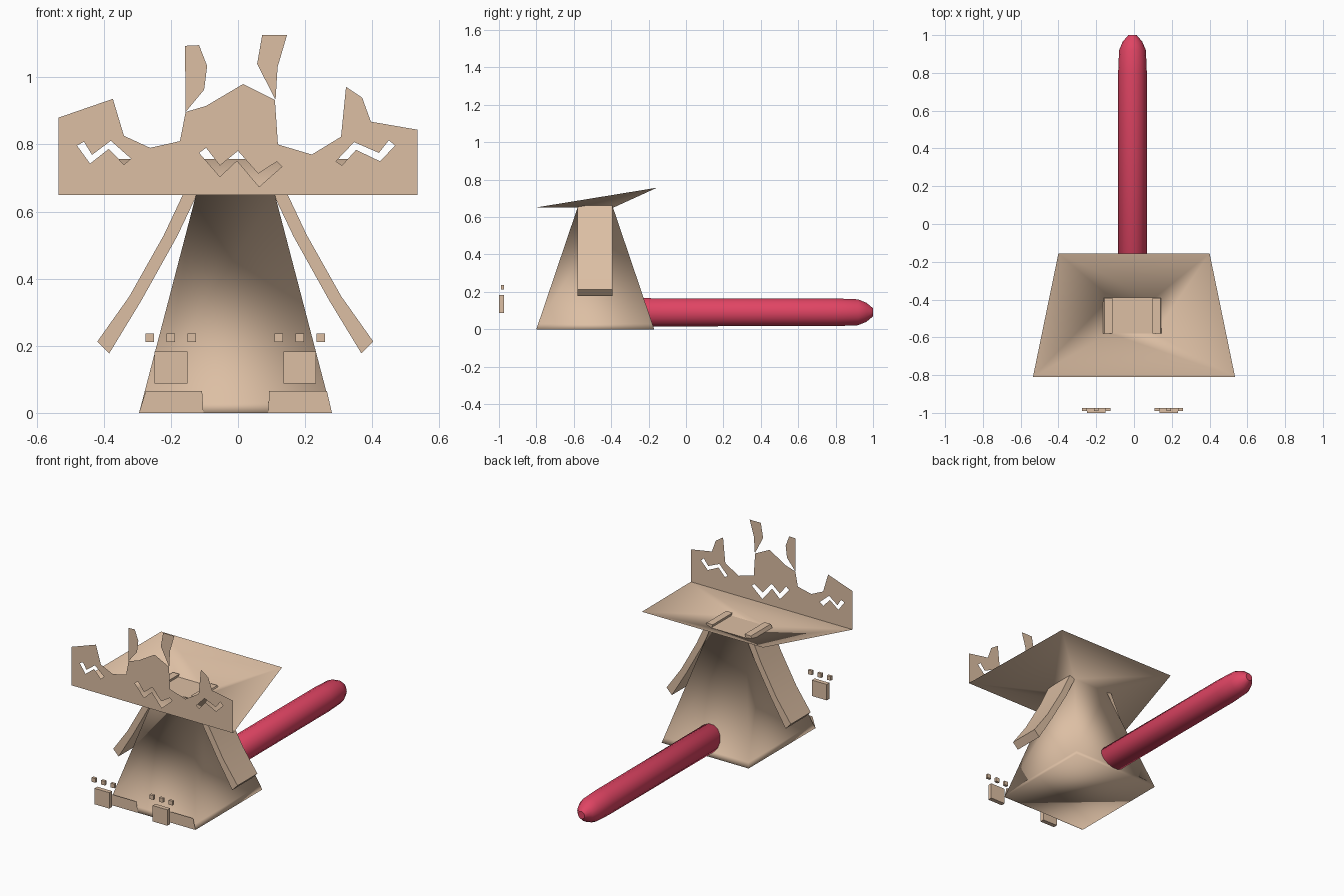
import bpy, bmesh, math
from mathutils import Vector

if "Cube" in bpy.data.objects:
    bpy.data.objects.remove(bpy.data.objects["Cube"])


def material(name, rgb):
    m = bpy.data.materials.new(name)
    m.diffuse_color = (*rgb, 1)
    m.use_nodes = True
    m.node_tree.nodes["Principled BSDF"].inputs["Base Color"].default_value = m.diffuse_color
    return m


TAN = material("tan", (0.72, 0.52, 0.37))
RED = material("red", (0.74, 0.058, 0.125))


def finish(name, bm, mat, smooth=None):
    """Turn a bmesh into an object; smooth is None, 'all' or an angle."""
    me = bpy.data.meshes.new(name)
    bm.to_mesh(me)
    bm.free()
    me.materials.append(mat)
    ob = bpy.data.objects.new(name, me)
    bpy.context.collection.objects.link(ob)
    if smooth == 'all':
        me.shade_smooth()
    elif smooth:
        bpy.context.view_layer.objects.active = ob
        ob.select_set(True)
        bpy.ops.object.shade_smooth_by_angle(angle=math.radians(smooth))
        ob.select_set(False)
    return ob


def box(name, x0, x1, y0, y1, z0, z1):
    bm = bmesh.new()
    bmesh.ops.create_cube(bm, size=1)
    for v in bm.verts:
        v.co = Vector(((x0 + x1) / 2 + v.co.x * (x1 - x0),
                       (y0 + y1) / 2 + v.co.y * (y1 - y0),
                       (z0 + z1) / 2 + v.co.z * (z1 - z0)))
    return finish(name, bm, TAN)


def sheet(name, outline, y, holes=()):
    """Flat upright sheet in the xz plane, with optional cut-outs."""
    bm = bmesh.new()
    edges = []
    for loop in (outline, *holes):
        vs = [bm.verts.new((x, y, z)) for x, z in loop]
        edges += [bm.edges.new((a, b)) for a, b in zip(vs, vs[1:] + vs[:1])]
    bmesh.ops.triangle_fill(bm, use_beauty=True, use_dissolve=False,
                            edges=edges, normal=(0, -1, 0))
    for f in bm.faces:
        f.normal_update()
        if f.normal.y > 0:
            f.normal_flip()
    return finish(name, bm, TAN)


def ring(bm, xb0, xb1, xf0, xf1, yf, yb, zf, zb):
    return [bm.verts.new(c) for c in ((xf0, yf, zf), (xf1, yf, zf),
                                      (xb1, yb, zb), (xb0, yb, zb))]


# Robe body flaring up into the open head brim
bm = bmesh.new()
rings = [
    ring(bm, -0.295, 0.28, -0.295, 0.28, -0.80, -0.17, 0, 0),
    ring(bm, -0.287, 0.272, -0.287, 0.272, -0.79, -0.18, 0.03, 0.03),
    ring(bm, -0.125, 0.11, -0.125, 0.11, -0.58, -0.39, 0.65, 0.65),
    ring(bm, -0.40, 0.40, -0.535, 0.535, -0.81, -0.155, 0.65, 0.757),
]
bm.faces.new(rings[0][::-1])
for lo, hi in zip(rings, rings[1:]):
    for i in range(4):
        j = (i + 1) % 4
        bm.faces.new((lo[i], lo[j], hi[j], hi[i]))
finish("body_and_brim", bm, TAN, 'all')

# Floor inside the head
bm = bmesh.new()
bm.faces.new(ring(bm, -0.125, 0.11, -0.125, 0.11, -0.58, -0.39, 0.65, 0.65))
finish("neck_floor", bm, TAN)

# Jagged front plate of the head with zigzag cut-outs
PLATE = [(-.535, .65), (-.535, .88), (-.373, .936), (-.34, .826), (-.262, .79),
         (-.173, .81), (-.156, .897), (-.095, .915), (.015, .98), (.11, .933),
         (.119, .80), (.22, .77), (.307, .823), (.322, .972), (.37, .94),
         (.396, .868), (.535, .844), (.535, .65)]
LEFT_CUT = [(-.48, .797), (-.459, .808), (-.435, .769), (-.379, .811),
            (-.319, .758), (-.34, .74), (-.385, .787), (-.441, .743)]
MID_CUT = [(-.116, .775), (-.095, .79), (-.054, .737), (0, .781), (.06, .713),
           (.116, .749), (.131, .734), (.063, .674), (-.003, .752), (-.054, .704)]
RIGHT_CUT = [(.292, .75), (.346, .807), (.42, .775), (.45, .813), (.468, .796),
             (.423, .75), (.352, .784), (.31, .738)]
sheet("head_plate", PLATE, -0.81, (LEFT_CUT, MID_CUT, RIGHT_CUT))

# Horns standing on the plate
sheet("left_horn", [(-.156, .897), (-.158, 1.094), (-.116, 1.096),
                    (-.092, 1.034), (-.101, .963)], -0.81)
sheet("right_horn", [(.112, .933), (.057, 1.04), (.072, 1.126),
                     (.146, 1.126), (.118, 1.031)], -0.81)

# Flat feet under the front hem
sheet("left_foot", [(-.295, 0), (-.275, .065), (-.107, .065), (-.103, 0)], -0.802)
sheet("right_foot", [(.09, 0), (.093, .065), (.265, .065), (.28, 0)], -0.802)

# Sleeves: bent profile given depth along y
OUTER = [(.147, .67), (.213, .53), (.316, .347), (.411, .213)]
INNER = [(.376, .177), (.28, .335), (.173, .527), (.105, .67)]
for name, side in (("left_arm", -1), ("right_arm", 1)):
    bm = bmesh.new()
    front, back = ([bm.verts.new((side * x - 0.008, y, z)) for x, z in OUTER + INNER]
                   for y in (-0.58, -0.392))
    n = len(front)
    for i in range(n):
        j = (i + 1) % n
        bm.faces.new((front[i], front[j], back[j], back[i]))
    for i in range(3):          # front and back strips
        for s in (front, back):
            bm.faces.new((s[i], s[i + 1], s[n - 2 - i], s[n - 1 - i]))
    bmesh.ops.recalc_face_normals(bm, faces=bm.faces)
    finish(name, bm, TAN, 35)

# Round-tipped tail
bm = bmesh.new()
SIDES = 14
prev = None
for y, r in ((-0.27, .05), (-0.24, .077), (.80, .076), (.92, .071), (.965, .052), (1.0, .022)):
    cur = [bm.verts.new((-0.008 + r * math.cos(a), y, 0.091 + r * math.sin(a)))
           for a in (2 * math.pi * i / SIDES for i in range(SIDES))]
    if prev:
        for i in range(SIDES):
            j = (i + 1) % SIDES
            bm.faces.new((prev[i], prev[j], cur[j], cur[i]))
    else:
        bm.faces.new(cur)
    prev = cur
bm.faces.new(prev)
bmesh.ops.recalc_face_normals(bm, faces=bm.faces)
finish("tail", bm, RED, 50)

# Floating paws: a pad with three toes above it
for name, cx in (("left", -0.2), ("right", 0.184)):
    box(name + "_paw_pad", cx - .049, cx + .049, -1.0, -0.974, .088, .183)
    for k in (-1, 0, 1):
        x = cx + k * .0625
        box(f"{name}_toe_{k + 2}", x - .0125, x + .0125, -0.99, -0.974, .212, .237)
